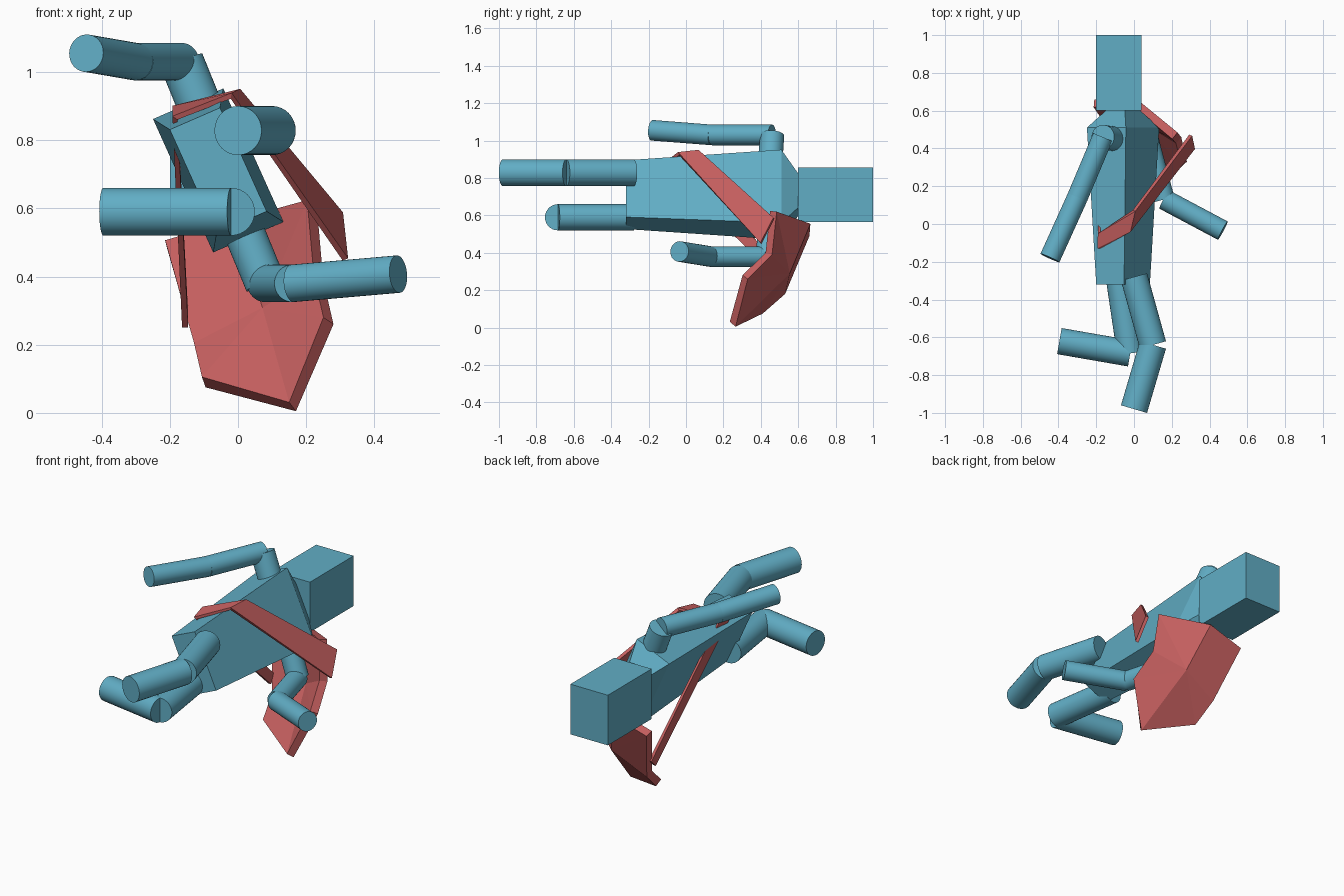
import bpy, bmesh
from math import radians
from mathutils import Vector

if "Cube" in bpy.data.objects:
    bpy.data.objects.remove(bpy.data.objects["Cube"])


def material(name, colour):
    m = bpy.data.materials.new(name)
    m.use_nodes = True
    m.diffuse_color = (*colour, 1)
    m.node_tree.nodes["Principled BSDF"].inputs["Base Color"].default_value = (*colour, 1)
    return m


TEAL = material("teal", (0.12, 0.42, 0.56))
RED = material("red", (0.56, 0.115, 0.115))


def mesh_object(name, bm, mat):
    me = bpy.data.meshes.new(name)
    bm.to_mesh(me)
    bm.free()
    me.materials.append(mat)
    ob = bpy.data.objects.new(name, me)
    bpy.context.collection.objects.link(ob)
    return ob


def loft(name, rings, mat):
    """Closed body through a list of equal-sized rings."""
    bm = bmesh.new()
    vs = [[bm.verts.new(p) for p in ring] for ring in rings]
    n = len(rings[0])
    for a, b in zip(vs, vs[1:]):
        for i in range(n):
            j = (i + 1) % n
            bm.faces.new((a[i], a[j], b[j], b[i]))
    bm.faces.new(vs[0])
    bm.faces.new(vs[-1])
    bmesh.ops.recalc_face_normals(bm, faces=bm.faces)
    return mesh_object(name, bm, mat)


def tube(name, a, b, r):
    a, b = Vector(a), Vector(b)
    bpy.ops.mesh.primitive_cylinder_add(vertices=32, radius=r, depth=(b - a).length,
                                        location=(a + b) / 2)
    ob = bpy.context.object
    ob.name = name
    ob.rotation_euler = (b - a).to_track_quat('Z', 'Y').to_euler()
    ob.data.materials.append(TEAL)
    bpy.ops.object.shade_smooth_by_angle(angle=radians(30))


def thicken(ob, amount, offset):
    mod = ob.modifiers.new("thickness", 'SOLIDIFY')
    mod.thickness = amount
    mod.offset = offset


# Head
bpy.ops.mesh.primitive_cube_add(size=1, location=(-0.08, 0.8, 0.71))
head = bpy.context.object
head.name = "head"
head.scale = (0.24, 0.4, 0.29)
head.data.materials.append(TEAL)

# Torso, rolled about its length, flaring to the shoulders and narrowing to the neck
wide, tall = Vector((0.92, 0, 0.4)), Vector((-0.41, 0, 0.91))


def section(y, w, t):
    c = Vector((-0.058, y, 0.711))
    return [c + wide * w * i + tall * t * j for i, j in ((-1, -1), (1, -1), (1, 1), (-1, 1))]


loft("torso", [section(-0.32, 0.08, 0.167), section(0.51, 0.112, 0.215),
               section(0.6, 0.055, 0.1)], TEAL)

# Limbs as chains of straight tubes
limbs = {
    "right_arm": (["upper", "elbow", "fore"], [0.065, 0.055, 0.055],
                  [(-0.1, 0.45, 0.87), (-0.165, 0.46, 1.03), (-0.3, 0.14, 1.03), (-0.445, -0.18, 1.055)]),
    "left_arm": (["upper", "elbow", "fore"], [0.06, 0.055, 0.055],
                 [(0.01, 0.45, 0.55), (0.08, 0.43, 0.38), (0.16, 0.13, 0.38), (0.47, -0.035, 0.407)]),
    "left_leg": (["thigh", "shin"], [0.072, 0.072],
                 [(0.0, -0.28, 0.828), (0.1, -0.64, 0.828), (0.0, -0.98, 0.828)]),
    "right_leg": (["thigh", "shin"], [0.07, 0.07],
                  [(-0.08, -0.28, 0.59), (-0.02, -0.685, 0.59), (-0.395, -0.62, 0.59)]),
}
for limb, (parts, radii, path) in limbs.items():
    for part, r, a, b in zip(parts, radii, path, path[1:]):
        tube(limb + "_" + part, a, b, r)

# Bent faceted bag panel: rim fanned around a raised point
rim = [(-0.21, 0.66, 0.49), (0.01, 0.665, 0.555), (0.23, 0.485, 0.62), (0.25, 0.46, 0.39),
       (0.28, 0.33, 0.26), (0.17, 0.265, 0.005), (-0.095, 0.41, 0.075), (-0.12, 0.53, 0.18)]
bm = bmesh.new()
peak = bm.verts.new((0.09, 0.555, 0.29))
vs = [bm.verts.new(p) for p in rim]
for i, v in enumerate(vs):
    bm.faces.new((peak, v, vs[(i + 1) % len(vs)]))
thicken(mesh_object("bag_panel", bm, RED), 0.045, -1)

# Strap wrapped over the torso, given as pairs of edge points
stations = [((0.315, 0.4, 0.45), (0.3, 0.47, 0.585)),
            ((-0.02, -0.04, 0.93), (0.0, 0.07, 0.945)),
            ((-0.185, -0.13, 0.865), (-0.185, -0.05, 0.895)),
            ((-0.155, 0.51, 0.25), (-0.155, 0.55, 0.29))]
bm = bmesh.new()
pairs = [[bm.verts.new(p) for p in s] for s in stations]
for (a, b), (c, d) in zip(pairs, pairs[1:]):
    bm.faces.new((a, b, d, c))
thicken(mesh_object("strap", bm, RED), 0.018, 0)
